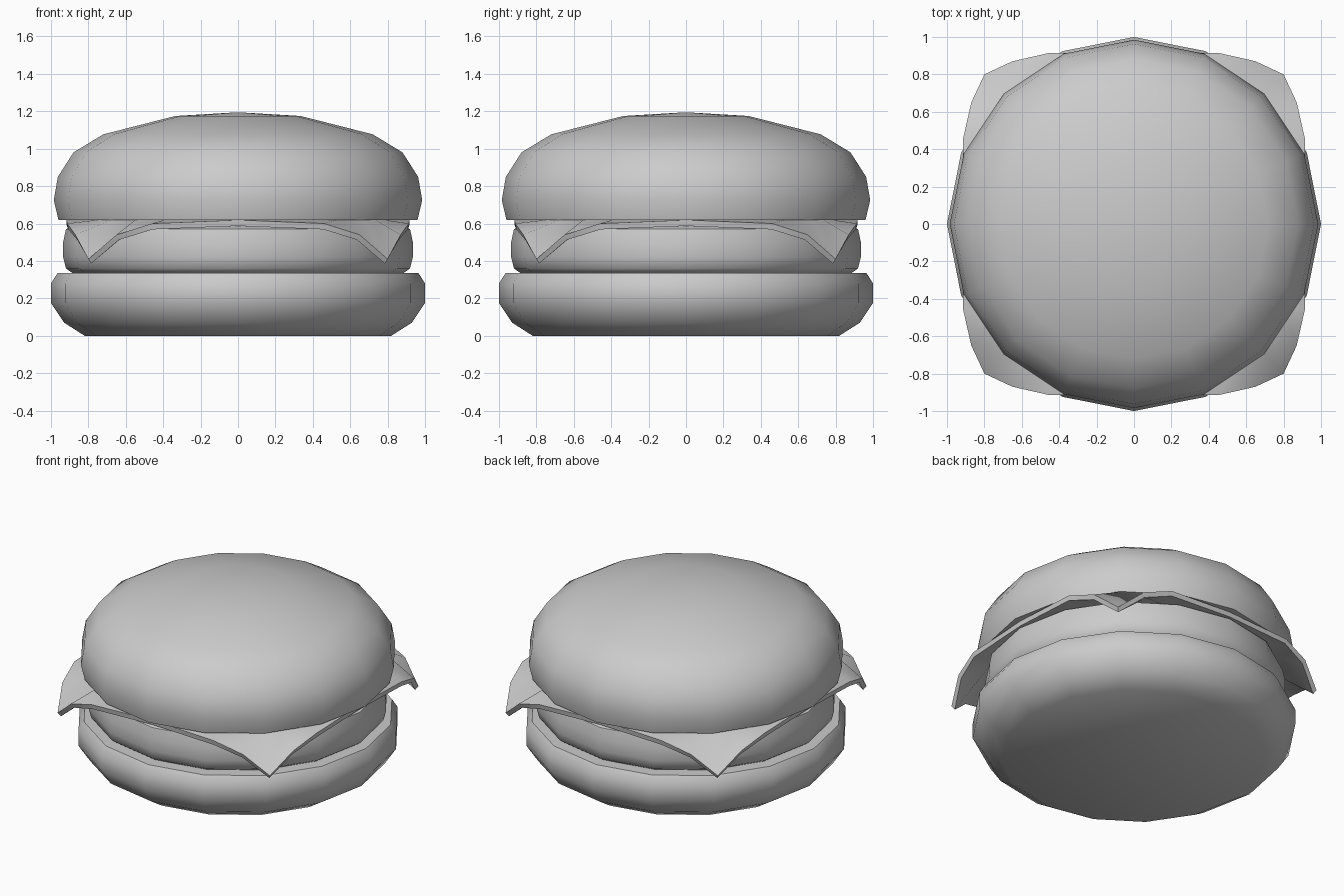
import bpy, bmesh
from math import cos, sin, pi

if "Cube" in bpy.data.objects:
    bpy.data.objects.remove(bpy.data.objects["Cube"])

SIDES = 16


def finish(name, bm, angle=45):
    mesh = bpy.data.meshes.new(name)
    bm.to_mesh(mesh)
    bm.free()
    ob = bpy.data.objects.new(name, mesh)
    bpy.context.collection.objects.link(ob)
    bpy.ops.object.select_all(action='DESELECT')
    ob.select_set(True)
    bpy.context.view_layer.objects.active = ob
    bpy.ops.object.shade_smooth_by_angle(angle=angle * pi / 180)
    return ob


def bridge(bm, low, high):
    n = len(low)
    for i in range(n):
        j = (i + 1) % n
        bm.faces.new((low[i], low[j], high[j], high[i]))


def lathe(name, profile, pole=None):
    """Turn (radius, z) points from bottom to top; close with a cap or pole."""
    bm = bmesh.new()
    rings = [[bm.verts.new((r * cos(2 * pi * i / SIDES), r * sin(2 * pi * i / SIDES), z))
              for i in range(SIDES)] for r, z in profile]
    for low, high in zip(rings, rings[1:]):
        bridge(bm, low, high)
    bm.faces.new(rings[0][::-1])
    if pole is None:
        bm.faces.new(rings[-1])
    else:
        tip = bm.verts.new((0, 0, pole))
        for i in range(SIDES):
            bm.faces.new((rings[-1][i], rings[-1][(i + 1) % SIDES], tip))
    return finish(name, bm)


# Buns and patty
lathe("bottom_bun", [(0.82, 0), (0.93, 0.07), (1.0, 0.175), (1.0, 0.28), (0.965, 0.335)])
lathe("patty", [(0.885, 0.335), (0.92, 0.36), (0.935, 0.42), (0.935, 0.5),
                (0.92, 0.57), (0.87, 0.593)])
lathe("top_bun", [(0.96, 0.62), (0.985, 0.725), (0.963, 0.85), (0.88, 0.98),
                  (0.72, 1.077), (0.335, 1.175)], pole=1.195)

# Cheese slice: square sheet whose four corners droop
edge = [(0.8, -0.8, 0.41), (0.87, -0.65, 0.54), (0.913, -0.46, 0.6), (0.918, 0, 0.619),
        (0.913, 0.46, 0.6), (0.87, 0.65, 0.54)]
outline = []
for k in range(4):
    c, s = [(1, 0), (0, 1), (-1, 0), (0, -1)][k]
    outline += [(x * c - y * s, x * s + y * c, z) for x, y, z in edge]

bm = bmesh.new()
outer = [bm.verts.new(p) for p in outline]
inner = [bm.verts.new((x * 0.84, y * 0.84, 0.622)) for x, y, z in outline]
bridge(bm, outer, inner)
bm.faces.new(inner)
cheese = finish("cheese", bm, 50)
mod = cheese.modifiers.new("thickness", 'SOLIDIFY')
mod.thickness = 0.032
mod.offset = -1
bpy.ops.object.modifier_apply(modifier=mod.name)
bpy.ops.object.shade_smooth_by_angle(angle=50 * pi / 180)
